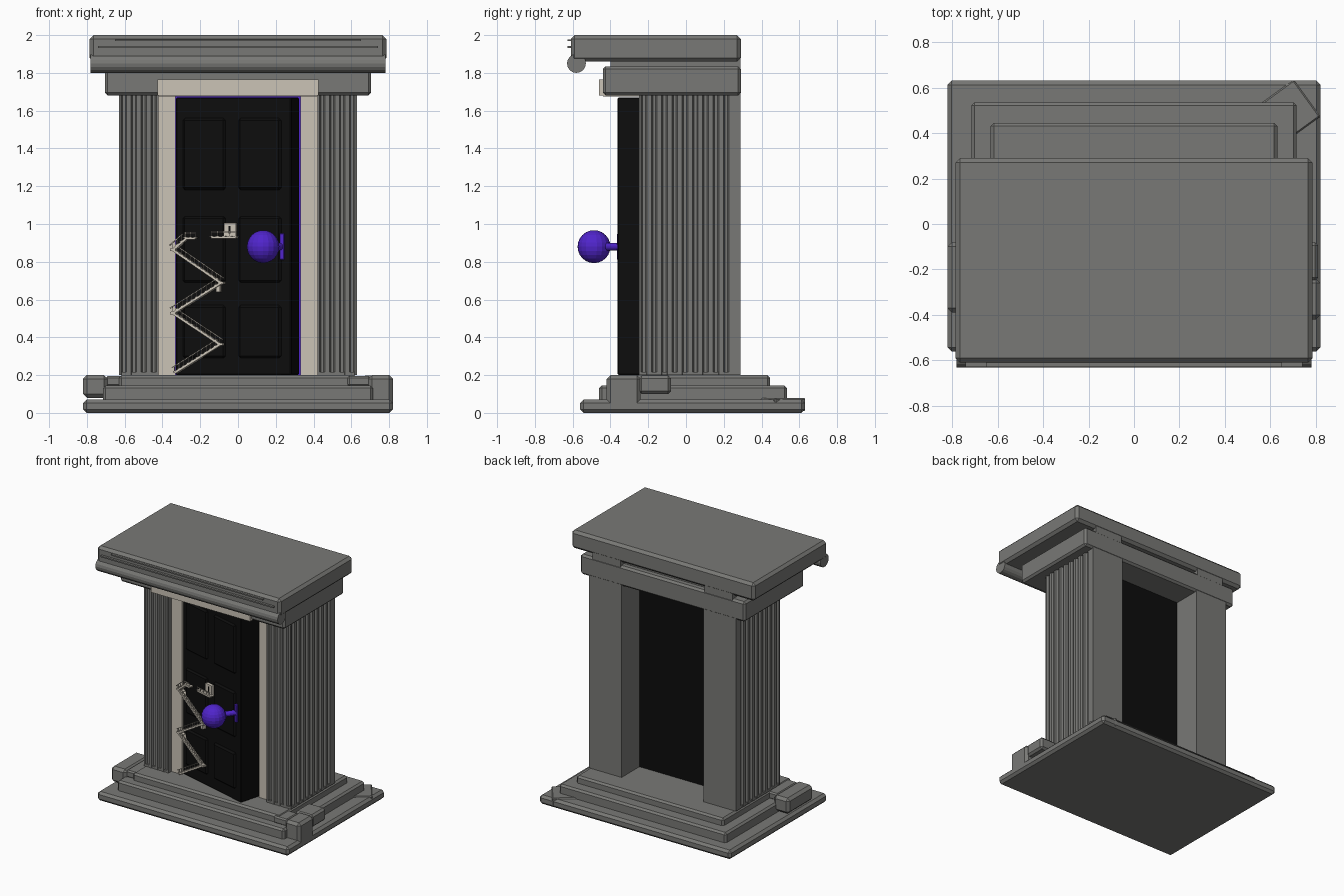
import bpy, bmesh, math
from mathutils import Matrix, Vector

if "Cube" in bpy.data.objects:
    bpy.data.objects.remove(bpy.data.objects["Cube"])


def mat(name, rgb):
    m = bpy.data.materials.new(name)
    m.diffuse_color = (*rgb, 1)
    m.use_nodes = True
    m.node_tree.nodes["Principled BSDF"].inputs["Base Color"].default_value = m.diffuse_color
    return m


STONE = mat("grey stone", (0.19, 0.19, 0.18))
BLACK = mat("black paint", (0.004, 0.004, 0.004))
CREAM = mat("cream trim", (0.60, 0.55, 0.47))
PURPLE = mat("purple", (0.08, 0.018, 0.60))
ID = Matrix.Identity(4)


def finish(name, bm, material, m=ID):
    bmesh.ops.recalc_face_normals(bm, faces=bm.faces)
    bm.transform(m)
    me = bpy.data.meshes.new(name)
    bm.to_mesh(me)
    bm.free()
    me.materials.append(material)
    ob = bpy.data.objects.new(name, me)
    bpy.context.collection.objects.link(ob)
    return ob


def add_box(bm, lo, hi, m=ID):
    lo, hi = Vector(lo), Vector(hi)
    bmesh.ops.create_cube(bm, size=1, matrix=m @ Matrix.Translation((lo + hi) / 2)
                          @ Matrix.Diagonal((*(hi - lo), 1)))


def box(name, lo, hi, material, bevel=0.0, m=ID):
    bm = bmesh.new()
    add_box(bm, lo, hi)
    if bevel:
        bmesh.ops.bevel(bm, geom=bm.edges[:], offset=bevel, segments=1, affect='EDGES')
    return finish(name, bm, material, m)


def rod(name, a, b, r, material, sides=12):
    a, b = Vector(a), Vector(b)
    bm = bmesh.new()
    bmesh.ops.create_cone(bm, cap_ends=True, segments=sides, radius1=r, radius2=r, depth=(b - a).length)
    q = (b - a).to_track_quat('Z', 'Y').to_matrix().to_4x4()
    return finish(name, bm, material, Matrix.Translation((a + b) / 2) @ q)


def turn(x, y, deg):
    return Matrix.Translation((x, y, 0)) @ Matrix.Rotation(math.radians(deg), 4, 'Z')


# stepped base
box("base_plate", (-.82, -.56, 0), (.82, .63, .07), STONE, .018)
box("middle_step", (-.715, -.46, .05), (.715, .535, .145), STONE, .014)
box("top_step", (-.63, -.39, .13), (.63, .445, .2), STONE, .014)

# loose stones on the steps
box("left_stone", (-.82, -.39, .08), (-.69, -.08, .2), STONE, .02)
box("left_stone_slab", (-.70, -.37, .14), (-.58, -.12, .195), STONE, .01)
box("right_stone", (.69, -.42, .03), (.82, -.24, .2), STONE, .02)
box("right_stone_slab", (.58, -.40, .14), (.70, -.26, .195), STONE, .01)
box("right_rear_stone", (.66, -.25, .10), (.81, -.08, .198), STONE, .015)
box("corner_tile", (-.1, -.1, .01), (.1, .1, .078), STONE, .006, turn(.68, .495, 36))


# fluted pillars: grooves run along the front and outer side
def flutes(a, b, n):
    """Positions and groove flags from a to b, with n grooves."""
    step = (b - a) / n
    out = []
    for i in range(n):
        s = a + i * step
        out += [(s + .22 * step, 0), (s + .36 * step, 1), (s + .64 * step, 1), (s + .78 * step, 0)]
    return out


X0, X1, Y0, Y1, DEEP = .42, .63, -.25, .288, .016
profile = [(.35, Y1), (.35, -.2), (X0, -.2), (X0, Y0)]
profile += [(p, Y0 + DEEP * g) for p, g in flutes(X0, X1, 4)]
profile += [(X1, Y0)]
profile += [(X1 - DEEP * g, p) for p, g in flutes(Y0, .24, 9)]
profile += [(X1, Y1)]
for side, label in ((1, "right"), (-1, "left")):
    bm = bmesh.new()
    face = bm.faces.new([bm.verts.new((side * x, y, .2)) for x, y in profile])
    top = bmesh.ops.extrude_face_region(bm, geom=[face])
    bmesh.ops.translate(bm, vec=(0, 0, 1.5), verts=[v for v in top["geom"] if isinstance(v, bmesh.types.BMVert)])
    finish(label + "_pillar", bm, STONE)
    # small foot of the pillar and cream jamb
    xs = sorted((side * .42, side * .628))
    box(label + "_pillar_foot", (xs[0], -.248, .2), (xs[1], .286, .217), STONE)
    xs = sorted((side * .33, side * .42))
    box(label + "_door_trim", (xs[0], -.215, .2), (xs[1], -.1, 1.69), CREAM)

# lintel, neck and roof slab
box("lintel", (-.705, -.44, 1.68), (.705, .29, 1.835), STONE, .015)
box("neck_core", (-.6, -.4, 1.82), (.6, .24, 1.88), STONE)
for side in (1, -1):
    xs = sorted((side * .36, side * .6))
    box("neck_end", (xs[0], .2, 1.81), (xs[1], .288, 1.9), STONE)
box("roof_slab", (-.785, -.61, 1.86), (.785, .29, 2), STONE, .02)
rod("roof_moulding", (-.78, -.58, 1.85), (.78, -.58, 1.85), .05, STONE, 16)
box("upper_fillet", (-.65, -.628, 1.968), (.65, -.6, 1.978), STONE)
box("lower_fillet", (-.74, -.628, 1.932), (.74, -.6, 1.942), STONE)
box("header_trim", (-.425, -.46, 1.68), (.425, -.43, 1.765), CREAM)
box("header_soffit", (-.42, -.44, 1.675), (.42, -.2, 1.685), CREAM)

# dark backing with a purple sheet behind the door
box("backing", (-.355, .0, .2), (.355, .07, 1.69), BLACK)
box("purple_sheet", (-.35, -.02, .2), (.35, .002, 1.685), PURPLE)

# door, hinged on the left and slightly open
ANG = math.radians(15)
DOOR = turn(-.33, -.2, -15)
box("door", (0, 0, .2), (.632, .17, 1.67), BLACK, .006, DOOR)
for u in (.04, .345):
    for z0, z1 in ((.29, .57), (.69, 1.04), (1.18, 1.56)):
        bm = bmesh.new()
        add_box(bm, (u, -.016, z0), (u + .235, .01, z1))
        bmesh.ops.bevel(bm, geom=bm.edges[:], offset=.012, segments=1, affect='EDGES')
        finish("door_panel", bm, BLACK, DOOR)

# purple knob and plate
box("knob_plate", (.572, -.012, .81), (.597, .005, .95), PURPLE, .004, DOOR)
rod("knob_stem", (.225, -.35, .88), (.14, -.47, .88), .02, PURPLE)
bm = bmesh.new()
bmesh.ops.create_uvsphere(bm, u_segments=18, v_segments=12, radius=.087)
finish("knob", bm, PURPLE, Matrix.Translation((.133, -.487, .88)))


# tiny zigzag stairs fixed to the door face
def flight(x0, z0, x1, z1):
    u0, u1 = (x0 + .33) / math.cos(ANG), (x1 + .33) / math.cos(ANG)
    length, slope = math.hypot(u1 - u0, z1 - z0), math.atan2(z1 - z0, u1 - u0)
    place = Matrix.Translation((u0, 0, z0)) @ Matrix.Rotation(-slope, 4, 'Y')
    flip = Matrix.Diagonal((1, 1, -1, 1)) if u1 < u0 else ID
    bm = bmesh.new()
    add_box(bm, (0, -.045, -.008), (length, .004, .004), place @ flip)
    add_box(bm, (0, -.045, .026), (length, -.040, .031), place @ flip)
    n = max(2, round(length / .03))
    for i in range(n + 1):
        t = i / n
        u, z = u0 + (u1 - u0) * t, z0 + (z1 - z0) * t
        add_box(bm, (u - .0015, -.044, z), (u + .0015, -.041, z + .033))
        add_box(bm, (u - .009, -.045, z), (u + .009, .004, z + .006))
    finish("stair_flight", bm, CREAM, DOOR)


turns = [(-.325, .215), (-.085, .365), (-.335, .53), (-.08, .69), (-.335, .865), (-.265, .925)]
for a, b in zip(turns, turns[1:]):
    flight(*a, *b)
flight(-.27, .925, -.215, .925)
flight(-.13, .93, .0, .93)
for x, z in turns[1:5]:
    u = (x + .33) / math.cos(ANG)
    box("stair_landing", (u - .015, -.045, z - .008), (u + .015, .004, z + .004), CREAM, 0, DOOR)
box("stair_bracket", (.228, -.03, .64), (.25, .004, .685), CREAM, 0, DOOR)

# tiny door at the head of the stairs
box("tiny_door_frame", (.27, -.02, .935), (.335, .004, 1.005), CREAM, 0, DOOR)
box("tiny_door_slot", (.297, -.023, .95), (.307, -.018, .99), BLACK, 0, DOOR)
